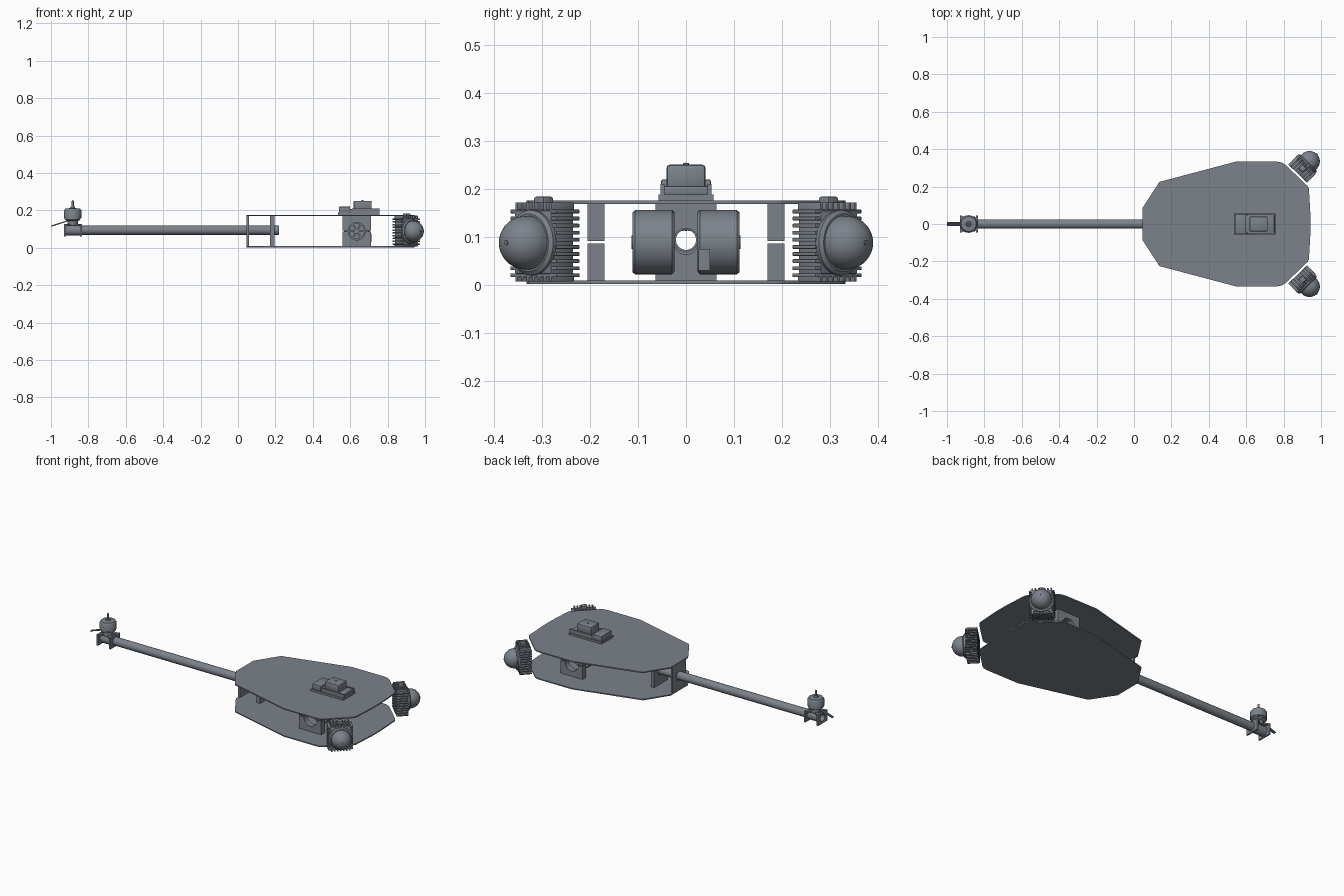
import bpy, bmesh, math
from mathutils import Matrix, Vector

if "Cube" in bpy.data.objects:
    bpy.data.objects.remove(bpy.data.objects["Cube"])

grey = bpy.data.materials.new("slate grey")
grey.use_nodes = True
COLOUR = (0.2, 0.225, 0.255, 1)
grey.diffuse_color = COLOUR
grey.node_tree.nodes["Principled BSDF"].inputs["Base Color"].default_value = COLOUR


def finish(name, bm, matrix=Matrix()):
    bmesh.ops.remove_doubles(bm, verts=bm.verts, dist=1e-5)
    bmesh.ops.recalc_face_normals(bm, faces=bm.faces)
    me = bpy.data.meshes.new(name)
    bm.to_mesh(me)
    bm.free()
    me.transform(matrix)
    me.materials.append(grey)
    ob = bpy.data.objects.new(name, me)
    bpy.context.collection.objects.link(ob)
    bpy.ops.object.select_all(action='DESELECT')
    ob.select_set(True)
    bpy.context.view_layer.objects.active = ob
    bpy.ops.object.shade_smooth_by_angle(angle=math.radians(35))
    return ob


def box(name, lo, hi, matrix=Matrix(), bevel=0):
    bm = bmesh.new()
    lo, hi = Vector(lo), Vector(hi)
    size = Matrix.Diagonal((*(hi - lo), 1))
    bmesh.ops.create_cube(bm, size=1, matrix=Matrix.Translation((lo + hi) / 2) @ size)
    if bevel:
        bmesh.ops.bevel(bm, geom=bm.edges[:], offset=bevel, segments=2, affect='EDGES', profile=0.5)
    return finish(name, bm, matrix)


def lathe(name, profile, matrix, steps=32):
    """Spin (radius, height) points about local z."""
    bm = bmesh.new()
    vs = [bm.verts.new((r, 0, h)) for r, h in profile]
    es = [bm.edges.new(p) for p in zip(vs, vs[1:])]
    bmesh.ops.spin(bm, geom=vs + es, axis=(0, 0, 1), cent=(0, 0, 0),
                   angle=math.tau, steps=steps)
    return finish(name, bm, matrix)


def extrude(bm, depth):
    ext = bmesh.ops.extrude_face_region(bm, geom=bm.faces[:])
    bmesh.ops.translate(bm, vec=(0, 0, depth),
                        verts=[g for g in ext["geom"] if isinstance(g, bmesh.types.BMVert)])


def holed_plate(name, hw, hh, r, depth, matrix, start=0, end=math.tau, shift=0):
    """Rectangle in local xy with a round hole, or a sector of it."""
    bm = bmesh.new()
    corner = math.atan2(hh, hw)
    angles = {start + (end - start) * k / 32 for k in range(33)}
    angles |= {a for a in (corner, math.pi - corner, math.pi + corner, math.tau - corner)
               if start < a < end}
    rows = []
    for a in sorted(angles):
        c, s = math.cos(a), math.sin(a)
        t = min(hw / max(abs(c), 1e-6), hh / max(abs(s), 1e-6))
        rows.append([bm.verts.new((c * q, s * q + shift, 0)) for q in (r, t)])
    for (a, b), (c, d) in zip(rows, rows[1:]):
        bm.faces.new((a, b, d, c))
    bmesh.ops.remove_doubles(bm, verts=bm.verts, dist=1e-5)
    extrude(bm, depth)
    return finish(name, bm, matrix)


def at(x, y, z, rot=Matrix()):
    return Matrix.Translation((x, y, z)) @ rot.to_4x4()


ALONG_X = Matrix(((0, 0, 1), (1, 0, 0), (0, 1, 0)))   # local z points to +x
ALONG_Y = Matrix(((-1, 0, 0), (0, 0, 1), (0, 1, 0)))  # local z points to +y
AXIS_Z = 0.094

# Body plates
half = [(0.045, 0.085), (0.136, 0.225), (0.543, 0.333), (0.765, 0.333), (0.79, 0.329),
        (0.808, 0.318), (0.926, 0.205), (0.935, 0.19), (0.944, 0.04)]
outline = half + [(x, -y) for x, y in reversed(half)]
for name, z in (("bottom_plate", 0.002), ("top_plate", 0.169)):
    bm = bmesh.new()
    bm.faces.new([bm.verts.new((x, y, z)) for x, y in outline])
    extrude(bm, 0.007)
    finish(name, bm)

# Hollow tail boom and its bulkheads
lathe("tail_boom", [(0.021, -0.93), (0.025, -0.93), (0.025, 0.22), (0.021, 0.22), (0.021, -0.93)],
      at(0, 0, AXIS_Z, ALONG_X))
for name, x, depth in (("rear_bulkhead", 0.046, 0.012), ("inner_bulkhead", 0.172, 0.022)):
    holed_plate(name, 0.064, 0.08, 0.0252, depth, at(x, 0, 0.089, ALONG_X))

# Tail motor bracket
for name, x in (("bracket_rear_flange", -0.93), ("bracket_front_flange", -0.845)):
    holed_plate(name, 0.045, 0.034, 0.0252, 0.01, at(x, 0, AXIS_Z, ALONG_X))
lathe("bracket_sleeve", [(0.0255, -0.925), (0.029, -0.925), (0.029, -0.84), (0.0255, -0.84)],
      at(0, 0, AXIS_Z, ALONG_X))
TAIL_X = -0.884
for turn in (45, 135):
    box("motor_cross_arm", (-0.052, -0.009, 0.12), (0.052, 0.009, 0.128),
        at(TAIL_X, 0, 0, Matrix.Rotation(math.radians(turn), 3, 'Z')))

# Tail motor
tail = at(TAIL_X, 0, 0)
lathe("tail_motor_base", [(0, 0.12), (0.028, 0.12), (0.028, 0.142), (0.04, 0.15), (0, 0.15)], tail)
lathe("tail_motor_bell", [(0, 0.15), (0.043, 0.15), (0.043, 0.158), (0.047, 0.16), (0.047, 0.198),
                          (0.04, 0.209), (0.014, 0.212), (0.012, 0.22), (0, 0.22)], tail)
lathe("tail_motor_shaft", [(0, 0.21), (0.006, 0.21), (0.006, 0.25), (0, 0.256)], tail, 12)
for y in (-0.007, 0, 0.007):
    wire = Vector((0.1, 0, 0.033))
    lathe("motor_wire", [(0, 0), (0.003, 0), (0.003, wire.length), (0, wire.length)],
          at(-1, y, 0.115, wire.to_track_quat('Z', 'Y').to_matrix()), 8)

# Side clamps and inner drive motors
MOUNT_X, MOUNT_Z = 0.635, 0.089
for side, s in (("left", 1), ("right", -1)):
    for part, a, shift in (("upper", 0, 0.003), ("lower", math.pi, -0.003)):
        holed_plate(side + "_clamp_" + part, 0.075, 0.077, 0.044, 0.035,
                    at(MOUNT_X, 0.17 if s > 0 else -0.205, MOUNT_Z, ALONG_Y), a, a + math.pi, shift)
    turn = Matrix.Rotation(0 if s > 0 else math.pi, 3, 'Z') @ ALONG_Y
    drive = at(MOUNT_X, 0, MOUNT_Z, turn)
    lathe(side + "_drive_motor", [(0, 0.024), (0.062, 0.024), (0.067, 0.029), (0.067, 0.106),
                                  (0.062, 0.112), (0.04, 0.112), (0.04, 0.1), (0.014, 0.1),
                                  (0.014, 0.114), (0, 0.114)], drive, 48)
    for k in range(6):
        spoke = drive @ Matrix.Rotation(math.tau * k / 6, 4, 'Z')
        box(side + "_motor_spoke", (0.01, -0.004, 0.098), (0.043, 0.004, 0.111), spoke)
box("motor_connector", (0.69, 0.026, 0.03), (0.715, 0.05, 0.075))

# Electronics stack on the top plate
box("controller_base", (0.535, -0.057, 0.175), (0.757, 0.057, 0.188))
box("controller_tray", (0.545, -0.05, 0.188), (0.75, 0.05, 0.206), bevel=0.003)
box("controller_end_block", (0.54, -0.052, 0.186), (0.6, 0.052, 0.22), bevel=0.004)
for y in (-0.053, 0.045):
    box("controller_rail", (0.61, y, 0.186), (0.757, y + 0.008, 0.21))
box("controller_module", (0.617, -0.041, 0.2), (0.715, 0.041, 0.251), bevel=0.008)
lathe("module_button", [(0, 0), (0.006, 0), (0.006, 0.004), (0, 0.004)], at(0.666, 0, 0.25), 12)

# Finned sensor pods: local x is the outward axis, local y runs along the plate edge
for side, s in (("left", 1), ("right", -1)):
    pod = at(0.867, 0.261 * s, 0, Matrix.Rotation(s * math.radians(46), 3, 'Z'))
    box(side + "_pod_core", (0.016, -0.056, 0.022), (0.082, 0.056, 0.156), pod, 0.005)
    for k in range(10):
        z = 0.02 + k * 0.0148
        box(side + "_pod_fin", (0.012, -0.07, z - 0.004), (0.08, 0.07, z + 0.004), pod, 0.002)
    for k in range(7):
        y = -0.051 + k * 0.017
        for lo, hi in ((0.007, 0.025), (0.15, 0.172)):
            box(side + "_pod_ridge", (0.014, y - 0.004, lo), (0.08, y + 0.004, hi), pod, 0.002)
    box(side + "_pod_knob", (0.035, -0.015, 0.16), (0.065, 0.015, 0.184), pod, 0.004)
    lens = pod @ at(0, 0, 0.088, ALONG_X)
    lathe(side + "_pod_ring", [(0, 0.078), (0.068, 0.078), (0.068, 0.088), (0.06, 0.094), (0, 0.094)],
          lens, 40)
    dome = [(0.056, 0.085)] + [(0.056 * math.cos(a), 0.101 + 0.057 * math.sin(a))
                               for a in (math.pi / 2 * k / 10 for k in range(11))]
    lathe(side + "_pod_dome", dome, lens, 40)
    lathe(side + "_dome_tip", [(0.005, 0.155), (0.005, 0.16), (0, 0.16)], lens, 12)
